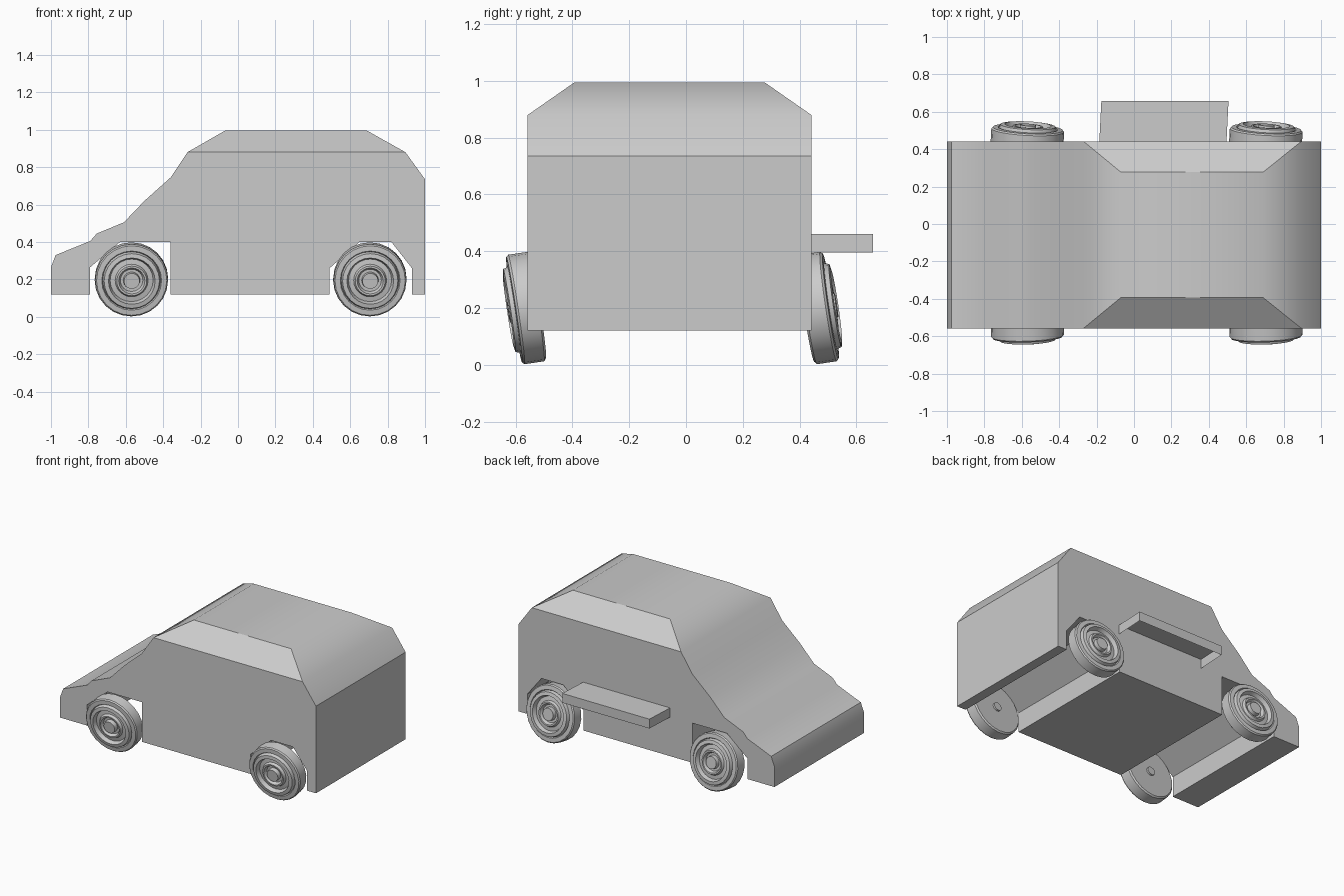
import bpy, bmesh, math
from mathutils import Matrix

if "Cube" in bpy.data.objects:
    bpy.data.objects.remove(bpy.data.objects["Cube"], do_unlink=True)

grey = bpy.data.materials.new("plain grey")
grey.use_nodes = True
colour = (0.6, 0.6, 0.6, 1)
grey.diffuse_color = colour
grey.node_tree.nodes["Principled BSDF"].inputs["Base Color"].default_value = colour


def finish(name, bm, recalc=True):
    """Turn a bmesh into a named, shaded object."""
    if recalc:
        bmesh.ops.recalc_face_normals(bm, faces=bm.faces)
    mesh = bpy.data.meshes.new(name)
    bm.to_mesh(mesh)
    bm.free()
    mesh.materials.append(grey)
    ob = bpy.data.objects.new(name, mesh)
    bpy.context.collection.objects.link(ob)
    bpy.ops.object.select_all(action='DESELECT')
    ob.select_set(True)
    bpy.context.view_layer.objects.active = ob
    bpy.ops.object.shade_smooth_by_angle(angle=math.radians(31))
    return ob


# Car body: side profile swept across, roof pulled in, arches cut right through
hood = [(-1, .12), (-1, .265), (-.975, .33), (-.79, .405), (-.755, .445),
        (-.61, .505), (-.5, .62), (-.36, .745), (-.27, .88)]
roof = [(-.07, .995), (.69, .995)]
tail = [(.895, .88), (1, .735), (1, .12)]
rear_arch = [(.93, .12), (.93, .26), (.82, .4), (.65, .4), (.49, .26), (.49, .12)]
front_arch = [(-.36, .12), (-.36, .4), (-.63, .4), (-.79, .265), (-.79, .12)]
outline = hood + roof + tail + rear_arch + front_arch
bm = bmesh.new()
sides = []
for y, inset in ((-.558, .165), (.442, -.165)):
    ring = [bm.verts.new((x, y + (inset if (x, z) in roof else 0), z)) for x, z in outline]
    sides.append(ring)
    first = len(hood)
    bm.faces.new(ring[:first] + ring[first + 2:])
    bm.faces.new(ring[first - 1:first + 3])
a, b = sides
for i in range(len(outline)):
    j = (i + 1) % len(outline)
    bm.faces.new((a[i], a[j], b[j], b[i]))
finish("car_body", bm)

# Side step: slightly slanted box, open underneath
bm = bmesh.new()
bmesh.ops.create_cube(bm, size=1)
bm.faces.ensure_lookup_table()
bmesh.ops.delete(bm, geom=[f for f in bm.faces if f.normal.z < -.9], context='FACES')
slant = Matrix.Identity(4)
slant[0][1] = .05
bmesh.ops.transform(bm, verts=bm.verts,
                    matrix=Matrix.Translation((.16, .549, .428)) @ slant
                    @ Matrix.Diagonal((.68, .218, .066, 1)))
finish("side_step", bm, recalc=False)

# Wheels: lathed profile of (radius, distance outward along the axle)
wheel_profile = [(0, -.055), (.03, -.055), (.03, -.043), (.185, -.043), (.195, -.035),
                 (.195, .035), (.188, .043), (.16, .045), (.155, .036), (.148, .06),
                 (.125, .064), (.115, .036), (.088, .04), (.08, .058), (.07, .058),
                 (.06, .036), (.045, .036), (.042, .064), (0, .064)]


def wheel(name, x, y, yaw):
    side = 1 if y > 0 else -1
    bm = bmesh.new()
    pts = [bm.verts.new((r, side * h, 0)) for r, h in wheel_profile]
    edges = [bm.edges.new(pair) for pair in zip(pts, pts[1:])]
    bmesh.ops.spin(bm, geom=pts + edges, cent=(0, 0, 0), axis=(0, 1, 0),
                   angle=math.tau, steps=24, use_duplicate=False)
    bmesh.ops.remove_doubles(bm, verts=bm.verts, dist=.0005)
    lean = Matrix.Rotation(math.radians(8.5), 4, 'X')
    turn = Matrix.Rotation(math.radians(yaw), 4, 'Z')
    bmesh.ops.transform(bm, verts=bm.verts,
                        matrix=Matrix.Translation((x, y, .2)) @ turn @ lean)
    finish(name, bm)


for end, x in (("front", -.57), ("rear", .705)):
    wheel(end + "_wheel_near", x, -.563, 2)
    wheel(end + "_wheel_far", x, .467, -3)
